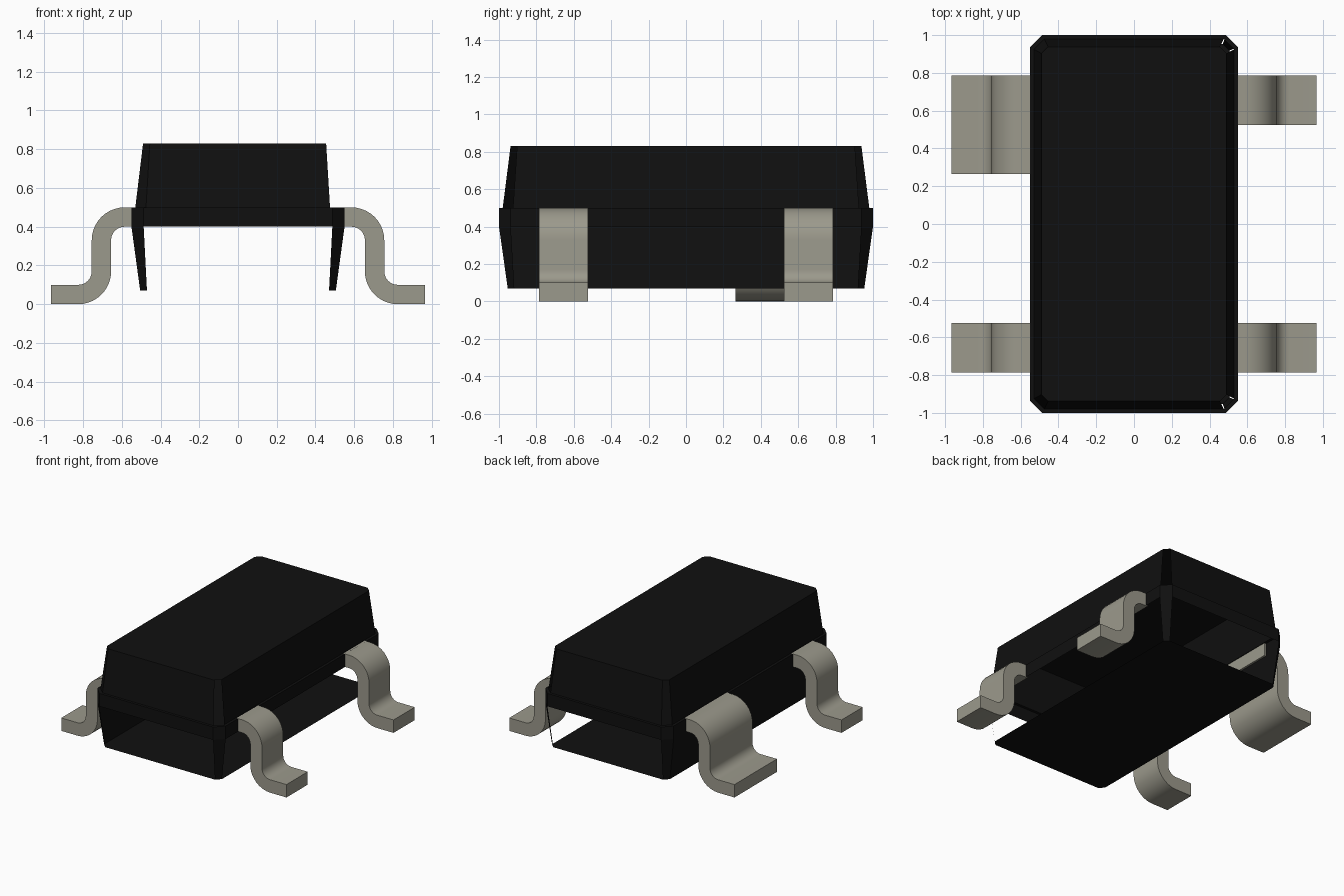
import bpy, bmesh, math

cube = bpy.data.objects.get("Cube")
if cube:
    bpy.data.objects.remove(cube, do_unlink=True)


def material(name, rgb, rough):
    m = bpy.data.materials.new(name)
    m.use_nodes = True
    m.diffuse_color = (*rgb, 1)
    bsdf = m.node_tree.nodes["Principled BSDF"]
    bsdf.inputs["Base Color"].default_value = (*rgb, 1)
    bsdf.inputs["Roughness"].default_value = rough
    return m


BLACK = material("black plastic", (0.005, 0.005, 0.005), 0.6)
METAL = material("warm grey metal", (0.33, 0.32, 0.262), 0.5)


def add_object(name, bm, mat):
    mesh = bpy.data.meshes.new(name)
    bm.to_mesh(mesh)
    bm.free()
    mesh.materials.append(mat)
    ob = bpy.data.objects.new(name, mesh)
    bpy.context.collection.objects.link(ob)
    return ob


def ring(bm, hx, hy, c, z):
    """Rectangle with cut corners, counter-clockwise from the +x side."""
    pts = [(hx, -hy + c), (hx, hy - c), (hx - c, hy), (-hx + c, hy),
           (-hx, hy - c), (-hx, -hy + c), (-hx + c, -hy), (hx - c, -hy)]
    return [bm.verts.new((x, y, z)) for x, y in pts]


def shell(name, sections, open_sides=(), cap=None):
    """Thin shell through the sections; sides are numbered from +x, counter-clockwise."""
    bm = bmesh.new()
    rings = [ring(bm, *s) for s in sections]
    for low, high in zip(rings, rings[1:]):
        for i in range(8):
            if i not in open_sides:
                j = (i + 1) % 8
                bm.faces.new((low[i], low[j], high[j], high[i]))
    if cap == "top":
        bm.faces.new(rings[-1])
    elif cap == "bottom":
        bm.faces.new(rings[0][::-1])
    return add_object(name, bm, BLACK)


# Body: tapered lid, seam band with ledge, and open-sided lower tray
BASE = (0.53, 0.98, 0.055, 0.5)
SEAM = (0.55, 1.0, 0.063, 0.4)
shell("body_lid", [BASE, (0.49, 0.938, 0.035, 0.83)], open_sides=(1, 7), cap="top")
shell("seam_band", [SEAM, (0.55, 1.0, 0.063, 0.5), BASE])
shell("body_tray", [(0.505, 0.953, 0.035, 0.07), SEAM], open_sides=(0, 2, 6), cap="bottom")


# Leads: S-bent strip extruded along y
def arc(cx, cz, r, a0, a1, n=10):
    return [(cx + r * math.cos(math.radians(a0 + (a1 - a0) * i / n)),
             cz + r * math.sin(math.radians(a0 + (a1 - a0) * i / n))) for i in range(n + 1)]


def lead(name, side, y0, y1):
    upper = ([(0.535, 0.5)] + arc(0.585, 0.33, 0.17, 90, 0)
             + arc(0.825, 0.17, 0.07, 180, 270) + [(0.965, 0.1)])
    lower = ([(0.535, 0.4)] + arc(0.585, 0.33, 0.07, 90, 0)
             + arc(0.825, 0.17, 0.17, 180, 270) + [(0.965, 0.0)])
    bm = bmesh.new()
    rows = [[bm.verts.new((side * x, y, z)) for x, z in line]
            for y in (y0, y1) for line in (upper, lower)]
    up0, lo0, up1, lo1 = rows
    for i in range(len(upper) - 1):
        for a, b in ((up0, up1), (up1, lo1), (lo1, lo0), (lo0, up0)):
            bm.faces.new((a[i], a[i + 1], b[i + 1], b[i]))
    for i in (0, -1):
        bm.faces.new((up0[i], up1[i], lo1[i], lo0[i]))
    bmesh.ops.recalc_face_normals(bm, faces=bm.faces)
    ob = add_object(name, bm, METAL)
    bpy.ops.object.select_all(action="DESELECT")
    ob.select_set(True)
    bpy.context.view_layer.objects.active = ob
    bpy.ops.object.shade_smooth_by_angle(angle=math.radians(30))


lead("front_left_lead", 1, -0.785, -0.525)
lead("back_left_lead", 1, 0.525, 0.785)
lead("front_right_lead", -1, -0.785, -0.525)
lead("back_right_wide_lead", -1, 0.265, 0.785)
